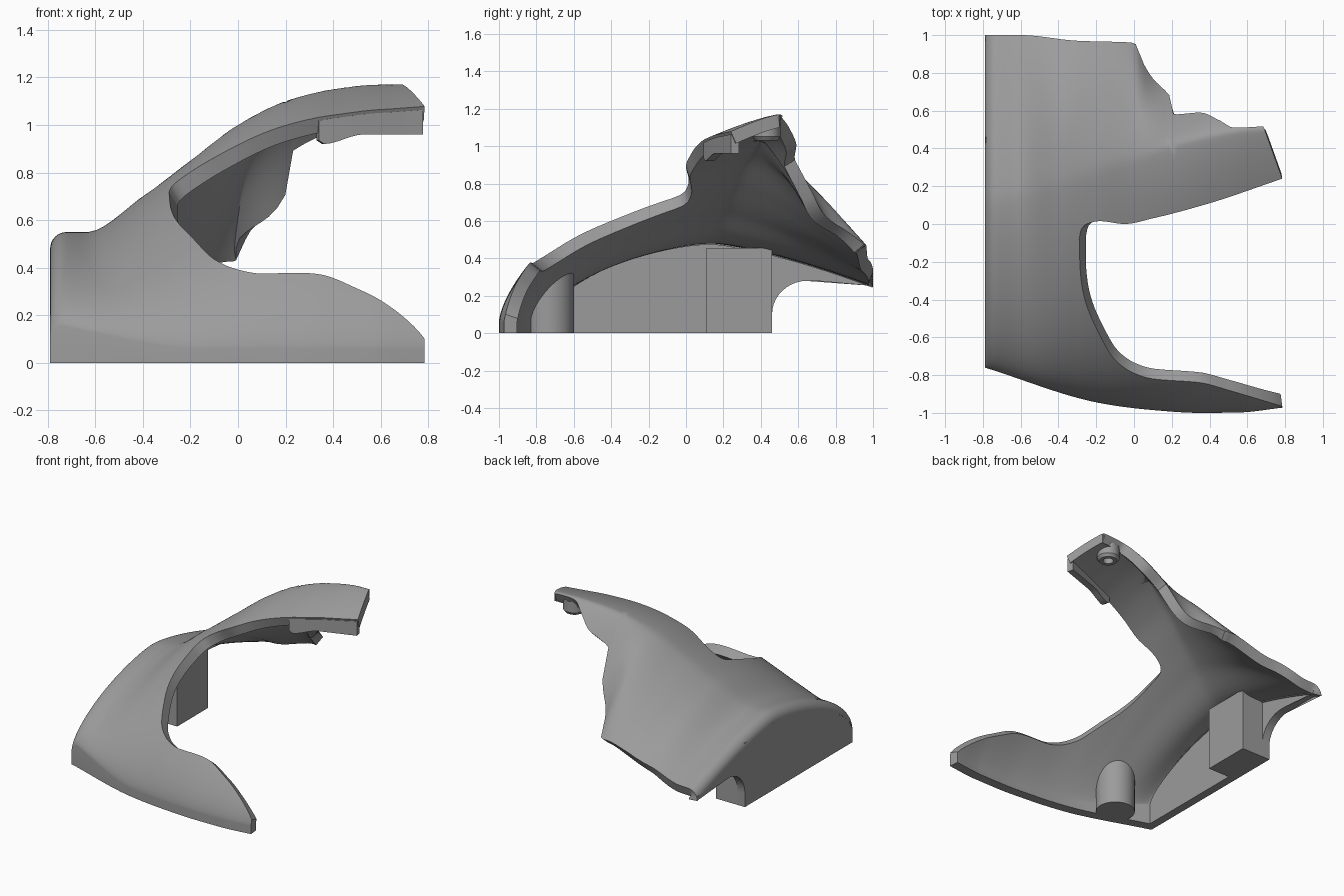
import bpy, bmesh, math
from mathutils import Vector

if "Cube" in bpy.data.objects:
    bpy.data.objects.remove(bpy.data.objects["Cube"])

grey = bpy.data.materials.new("mid_grey")
grey.diffuse_color = (0.33, 0.33, 0.33, 1)
grey.use_nodes = True
grey.node_tree.nodes["Principled BSDF"].inputs["Base Color"].default_value = grey.diffuse_color


def curve(*pts):
    """Smooth interpolation through points without overshoot."""
    xs, ys = [p[0] for p in pts], [p[1] for p in pts]
    d = [(ys[i + 1] - ys[i]) / (xs[i + 1] - xs[i]) for i in range(len(xs) - 1)]
    m = [d[0]] + [2 * a * b / (a + b) if a * b > 0 else 0 for a, b in zip(d, d[1:])] + [d[-1]]

    def f(x):
        x = min(max(x, xs[0]), xs[-1])
        i = max(k for k in range(len(xs) - 1) if xs[k] <= x)
        h = xs[i + 1] - xs[i]
        t = (x - xs[i]) / h
        return ((2 * t**3 - 3 * t**2 + 1) * ys[i] + (t**3 - 2 * t**2 + t) * h * m[i]
                + (3 * t**2 - 2 * t**3) * ys[i + 1] + (t**3 - t**2) * h * m[i + 1])
    return f


# Shape of the shell along x: crest, foot line, rear slope
crest_z = curve((-.79, .55), (-.64, .55), (-.4, .7), (-.2, .85), (0, 1), (.2, 1.1), (.4, 1.15), (.6, 1.17), (.79, 1.17))
crest_y = curve((-.79, .13), (-.62, .15), (-.29, .25), (0, .35), (.2, .42), (.68, .5), (.79, .5))
foot_y = curve((-.79, -.76), (-.17, -.95), (.1, -.985), (.35, -1), (.55, -.998), (.79, -.972))
foot_z = curve((-.79, .17), (-.62, .13), (-.17, .06), (.79, .06))
rear_k = curve((-.79, .28), (-.62, .28), (-.29, .59), (0, 1.06), (.2, 2.3), (.35, 2.2), (.79, 2))
# Trim lines in plan
wing_edge = curve((-.29, -.08), (-.285, -.25), (-.26, -.4), (-.2, -.55), (-.1, -.72), (0, -.79),
                  (.1, -.82), (.35, -.84), (.5, -.88), (.785, -.965))
arm_edge = curve((-.29, -.08), (-.28, -.03), (-.25, 0), (-.18, .015), (-.05, .0), (.1, .03), (.4, .11), (.785, .24))
rear_edge = curve((-.79, 1), (-.6, 1), (-.3, .97), (0, .96), (.05, .85), (.1, .77), (.18, .69), (.2, .66),
                  (.21, .58), (.35, .59), (.45, .55), (.53, .51), (.79, .525))


def height(x, y):
    yc, zc = crest_y(x), crest_z(x)
    if y < yc:
        zf = foot_z(x)
        t = min(1, (yc - y) / (yc - foot_y(x)))
        p = 1.6 - .37 * max(0, x + .29)
        z = zf + (zc - zf) * max(0, 1 - t**p) ** .65
    else:
        z = zc - rear_k(x) * (y - yc) ** 1.4
    if x < -.72:  # rounded left shoulder
        z -= .07 * (1 - math.sqrt(max(0, 1 - ((-.72 - x) / .07) ** 2)))
    return z


def finish(name, bm):
    bmesh.ops.recalc_face_normals(bm, faces=bm.faces)
    me = bpy.data.meshes.new(name)
    bm.to_mesh(me)
    bm.free()
    ob = bpy.data.objects.new(name, me)
    bpy.context.collection.objects.link(ob)
    me.materials.append(grey)
    bpy.ops.object.select_all(action='DESELECT')
    ob.select_set(True)
    bpy.context.view_layer.objects.active = ob
    bpy.ops.object.shade_smooth_by_angle(angle=math.radians(32))
    return ob


def add_grid(bm, cols):
    vs = [[bm.verts.new(p) for p in c] for c in cols]
    for a, b in zip(vs, vs[1:]):
        for i in range(len(a) - 1):
            bm.faces.new((a[i], b[i], b[i + 1], a[i + 1]))


# Shell: front sheet (base and wing) and rear sheet (base and arm)
xs = sorted({round(v, 4) for v in
             [-.79 + .07 * (1 - math.cos(i * math.pi / 16)) for i in range(9)]
             + [-.72 + .43 * i / 14 for i in range(15)]
             + [-.29 + .1 * (i / 12) ** 2 for i in range(13)]
             + [-.19 + .975 * i / 44 for i in range(45)]})
front, rear = [], []
N = 26
for x in xs:
    y0, y1 = foot_y(x), wing_edge(x)
    col = [(x, y0, 0)]
    for i in range(N + 1):
        y = y0 + (y1 - y0) * (i / N) ** 2
        col.append((x, y, height(x, y)))
    front.append(col)
    xb = x - .1 * max(0, (x - .3) / .485)   # slanted arm end
    y0, y1 = arm_edge(x), rear_edge(xb)
    col = []
    for i in range(N + 1):
        t = i / N
        px, y = x + (xb - x) * t, y0 + (y1 - y0) * t
        col.append((px, y, height(px, y)))
    rear.append(col)
bm = bmesh.new()
add_grid(bm, front)
add_grid(bm, rear)
bmesh.ops.remove_doubles(bm, verts=bm.verts, dist=.0008)
bm.normal_update()

# Thicken the shell inward
faces, rim = list(bm.faces), [e for e in bm.edges if e.is_boundary]
inner = {}
for v in list(bm.verts):
    c = v.co - v.normal * .07
    inner[v] = (c.x, c.y, max(0, c.z))
inner = {v: bm.verts.new(c) for v, c in inner.items()}
for f in faces:
    bm.faces.new([inner[v] for v in reversed(f.verts)])
for e in rim:
    a, b = e.verts
    bm.faces.new((a, b, inner[b], inner[a]))
finish("shell", bm)


def prism(name, outline, offset):
    """Extrude a closed outline of 3D points by an offset."""
    bm = bmesh.new()
    f = bm.faces.new([bm.verts.new(p) for p in outline])
    r = bmesh.ops.extrude_face_region(bm, geom=[f])
    for v in r['geom']:
        if isinstance(v, bmesh.types.BMVert):
            v.co += Vector(offset)
    return finish(name, bm)


# Side wall with arched top and quarter-round rear notch
ys = [-.76 + 1.75 * i / 40 for i in range(41)]
wall = [(-.79, y, height(-.79, y)) for y in ys] + [(-.79, .99, .28)]
wall += [(-.79, .65 - .19 * math.sin(a), .1 + .18 * math.cos(a))
         for a in [i * math.pi / 20 for i in range(11)]]
wall += [(-.79, .46, 0), (-.79, -.76, 0)]
prism("side_wall", wall, (.06, 0, 0))

# Mounting block inside the wall
prism("mounting_block", [(-.785, .11, 0), (-.56, .11, 0), (-.56, .46, 0), (-.785, .46, 0)], (0, 0, .455))

# Round post following the shell underside
bm = bmesh.new()
low, top = [], []
for i in range(28):
    a = i * math.tau / 28
    x = -.45 + .13 * math.cos(a)
    y = max(-.73 + .13 * math.sin(a), foot_y(x) + .02)
    low.append(bm.verts.new((x, y, 0)))
    top.append(bm.verts.new((x, y, min(.37, height(x, y) - .03))))
bm.faces.new(low)
tip = bm.verts.new((-.45, -.73, .3))
for i in range(28):
    j = (i + 1) % 28
    bm.faces.new((low[i], low[j], top[j], top[i]))
    bm.faces.new((top[i], top[j], tip))
finish("post", bm)

# Lip hanging from the front edge of the arm
bm = bmesh.new()
bottom = curve((.34, .935), (.36, .92), (.53, .96), (.79, .96))
rings = []
for i in range(20):
    x = .34 + .437 * i / 19
    y = arm_edge(x) + .002
    z = height(x, y) - .015
    rings.append([(x, y, bottom(x)), (x, y, z), (x - .01, y + .045, z), (x - .01, y + .045, bottom(x))])
add_grid(bm, [r + r[:1] for r in rings])
bmesh.ops.remove_doubles(bm, verts=bm.verts, dist=.0001)
bmesh.ops.holes_fill(bm, edges=bm.edges)
finish("arm_lip", bm)

# Hollow boss under the arm tip: radius and height profile turned about z
bm = bmesh.new()
prof = [(.075, 1.13), (.075, 1.05), (.06, 1.03), (.035, 1.03), (.035, 1.09), (.0, 1.09)]
add_grid(bm, [[(.585 + r * math.cos(a), .43 + r * math.sin(a), z) for r, z in prof]
              for a in [i * math.tau / 24 for i in range(25)]])
bmesh.ops.remove_doubles(bm, verts=bm.verts, dist=.0001)
finish("arm_boss", bm)
